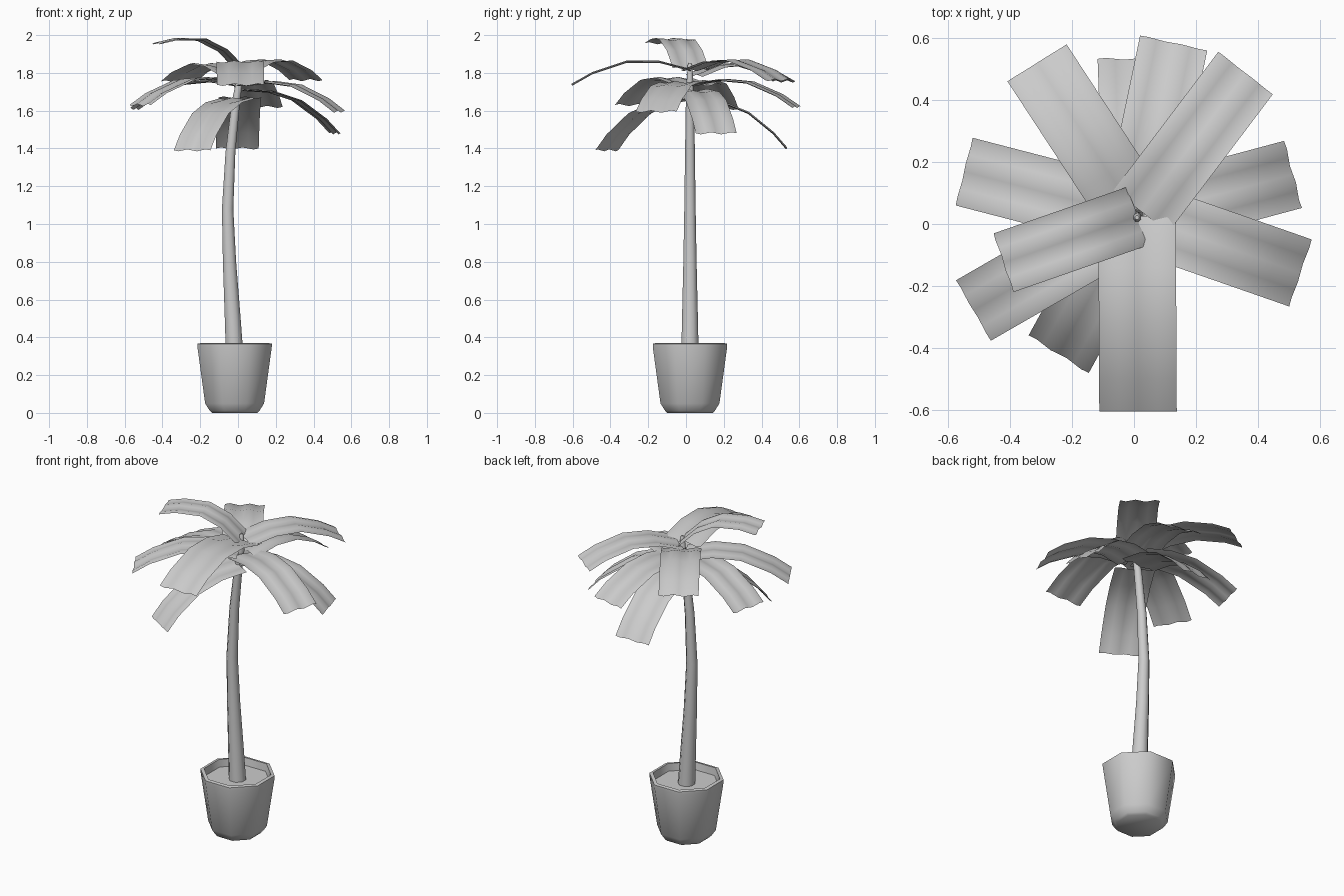
import bpy, bmesh, math
from mathutils import Vector

if "Cube" in bpy.data.objects:
    bpy.data.objects.remove(bpy.data.objects["Cube"])

CX, CY = -0.018, 0.021   # axis of the pot


def make_object(name, bm, angle=60):
    mesh = bpy.data.meshes.new(name)
    bm.to_mesh(mesh)
    bm.free()
    ob = bpy.data.objects.new(name, mesh)
    bpy.context.collection.objects.link(ob)
    bpy.ops.object.select_all(action='DESELECT')
    ob.select_set(True)
    bpy.context.view_layer.objects.active = ob
    bpy.ops.object.shade_smooth_by_angle(angle=math.radians(angle))
    return ob


def lofted(name, rings, sides):
    """Stack of polygon rings (x, y, z, flat-to-flat radius), capped at both ends."""
    bm = bmesh.new()
    loops = []
    for x, y, z, r in rings:
        r /= math.cos(math.pi / sides)
        loops.append([bm.verts.new((x + r * math.cos((i + 0.5) * math.tau / sides),
                                    y + r * math.sin((i + 0.5) * math.tau / sides), z))
                      for i in range(sides)])
    for a, b in zip(loops, loops[1:]):
        for i in range(sides):
            j = (i + 1) % sides
            bm.faces.new((a[i], a[j], b[j], b[i]))
    bm.faces.new(loops[0][::-1])
    bm.faces.new(loops[-1])
    return make_object(name, bm, 50)


# Octagonal pot with a thin rim and sunken soil
pot = [(0, 0.12), (0.012, 0.132), (0.05, 0.156), (0.35, 0.197), (0.366, 0.197),
       (0.37, 0.178), (0.325, 0.172)]
lofted("pot", [(CX, CY, z, r) for z, r in pot], 8)

# Bent, tapering trunk with a small bud on top
trunk = [(-0.018, 0.31, 0.046), (-0.028, 0.5, 0.042), (-0.045, 0.8, 0.035),
         (-0.055, 1.08, 0.030), (-0.040, 1.38, 0.026), (-0.012, 1.64, 0.022),
         (0.006, 1.75, 0.018), (0.01, 1.84, 0.012), (0.01, 1.852, 0.006)]
lofted("trunk", [(x, 0.021, z, r) for x, z, r in trunk], 8)

# Arched leaf strip: fraction along chord, fraction of bow height
ARCH = [(0, 0), (0.25, 0.74), (0.52, 1.0), (0.82, 0.55), (1, 0)]
ACROSS = 8


def leaf(name, azimuth, base_z, tip, tip_z, width, bow, start=0.02):
    a = math.radians(azimuth)
    out = Vector((math.cos(a), math.sin(a), 0))
    side = Vector((-out.y, out.x, 0))
    up = Vector((0, 0, 1))
    foot = Vector((0.01, 0.025, base_z)) + out * start
    end = Vector((tip[0], tip[1], tip_z))
    chord = end - foot
    normal = side.cross(chord).normalized()
    if normal.dot(up) < 0:
        normal.negate()
    bm = bmesh.new()
    rows = []
    for t, h in ARCH:
        p = foot + chord * t + normal * (h * bow * chord.length)
        row = []
        for i in range(ACROSS + 1):
            u = i / ACROSS
            ripple = 0.006 * math.sin(u * math.tau * 2)
            row.append(bm.verts.new(p + side * ((0.5 - u) * width) + normal * ripple))
        rows.append(row)
    for r, s in zip(rows, rows[1:]):
        for i in range(ACROSS):
            bm.faces.new((r[i], r[i + 1], s[i + 1], s[i]))
    bmesh.ops.recalc_face_normals(bm, faces=bm.faces)
    if sum(f.normal.z for f in bm.faces) < 0:
        bmesh.ops.reverse_faces(bm, faces=bm.faces)
    make_object(name, bm)


# azimuth, base height, tip middle, tip height, width, bow
leaves = [
    (270.0, 1.815, (0.013, -0.605), 1.737, 0.250, 0.135),
    (52.0, 1.815, (0.360, 0.487), 1.762, 0.223, 0.14),
    (77.5, 1.740, (0.128, 0.584), 1.62, 0.222, 0.13),
    (122.0, 1.785, (-0.313, 0.520), 1.755, 0.225, 0.135),
    (90.0, 1.670, (-0.004, 0.533), 1.40, 0.227, 0.12),
    (166.0, 1.735, (-0.548, 0.169), 1.61, 0.225, 0.13),
    (210.0, 1.745, (-0.518, -0.279), 1.63, 0.225, 0.13),
    (15.0, 1.710, (0.513, 0.160), 1.48, 0.224, 0.13),
    (-18.5, 1.735, (0.537, -0.158), 1.595, 0.228, 0.13),
    (238.0, 1.665, (-0.243, -0.420), 1.39, 0.229, 0.13),
    (198.5, 1.825, (-0.421, -0.125), 1.957, 0.200, 0.18),
]
for n, data in enumerate(leaves, 1):
    leaf(f"leaf_{n:02d}", *data, start=0.0 if n in (1, 11) else 0.02)
